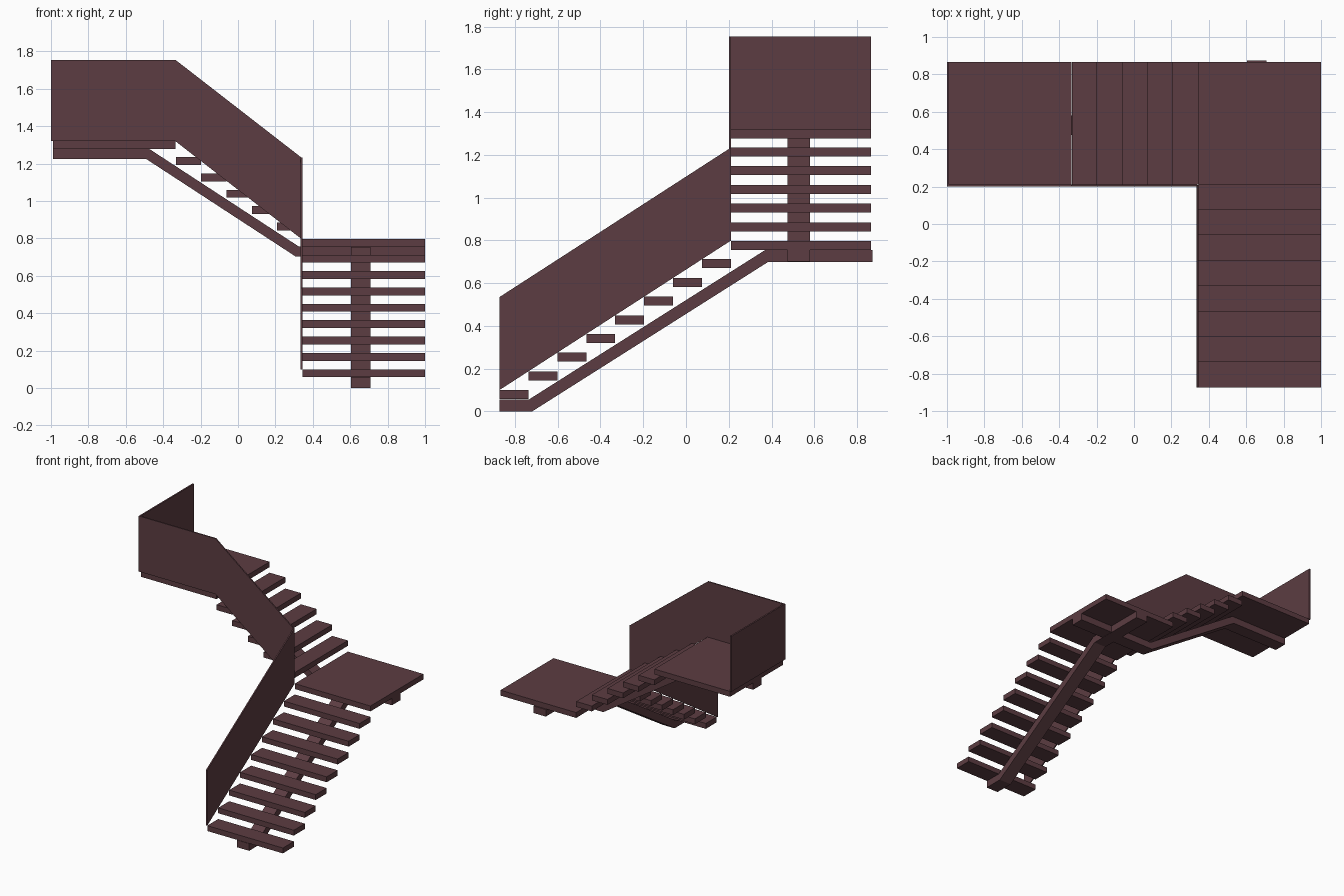
import bpy, bmesh
from mathutils import Vector

cube = bpy.data.objects.get("Cube")
if cube:
    bpy.data.objects.remove(cube, do_unlink=True)

# Single dark reddish brown wood colour
wood = bpy.data.materials.new("dark red brown wood")
wood.use_nodes = True
wood.diffuse_color = (0.107, 0.046, 0.054, 1)
bsdf = next(n for n in wood.node_tree.nodes if n.type == 'BSDF_PRINCIPLED')
bsdf.inputs["Base Color"].default_value = wood.diffuse_color
bsdf.inputs["Roughness"].default_value = 0.7


def prism(name, profile, axis, start, end):
    """Extrude a (horizontal, z) outline along the x or y axis."""
    bm = bmesh.new()
    place = (lambda h, z: (start, h, z)) if axis == 'x' else (lambda h, z: (h, start, z))
    face = bm.faces.new([bm.verts.new(place(h, z)) for h, z in profile])
    out = bmesh.ops.extrude_face_region(bm, geom=[face])
    shift = Vector((end - start, 0, 0)) if axis == 'x' else Vector((0, end - start, 0))
    moved = [v for v in out["geom"] if isinstance(v, bmesh.types.BMVert)]
    bmesh.ops.translate(bm, verts=moved, vec=shift)
    bmesh.ops.recalc_face_normals(bm, faces=bm.faces)
    mesh = bpy.data.meshes.new(name)
    bm.to_mesh(mesh)
    bm.free()
    mesh.materials.append(wood)
    obj = bpy.data.objects.new(name, mesh)
    bpy.context.collection.objects.link(obj)
    return obj


def slab(name, x0, x1, y0, y1, top, thick=0.042):
    outline = [(x0, top - thick), (x1, top - thick), (x1, top), (x0, top)]
    return prism(name, outline, 'y', y0, y1)


RUN, RISE = 0.1355, 0.0875
INNER_X, INNER_Y = 0.345, 0.21      # tread edges beside the railings
BACK = 0.866

# Lower flight, climbing towards the back
for i in range(8):
    y = -0.873 + i * RUN
    slab(f"lower_tread_{i + 1}", INNER_X, 1.0, y, y + RUN, 0.1 + i * RISE)

# Upper flight, climbing towards -x
for i in range(5):
    x = INNER_X - i * RUN
    slab(f"upper_tread_{i + 1}", x - RUN, x, INNER_Y, BACK, 0.885 + i * RISE)

# Landings
slab("corner_landing", INNER_X, 1.0, INNER_Y, BACK, 0.798)
slab("top_landing", -0.988, -0.333, INNER_Y, BACK, 1.32)

# Central beams under each flight
prism("lower_beam", [(-0.873, 0), (-0.72, 0), (0.385, 0.7), (0.873, 0.7),
                     (0.873, 0.755), (0.37, 0.755), (-0.735, 0.056), (-0.873, 0.056)],
      'x', 0.603, 0.708)
prism("upper_beam", [(1.0, 0.702), (0.31, 0.702), (-0.49, 1.224), (-0.988, 1.224),
                     (-0.988, 1.278), (-0.474, 1.278), (0.326, 0.756), (1.0, 0.756)],
      'y', 0.476, 0.581)

# Solid railing panels
prism("lower_railing", [(-0.873, 0.1), (0.208, 0.798), (0.208, 1.233), (-0.873, 0.535)],
      'x', 0.335, INNER_X)
prism("upper_railing", [(-1.0, 1.32), (-0.335, 1.32), (0.338, 0.798),
                        (0.338, 1.233), (-0.335, 1.755), (-1.0, 1.755)],
      'y', 0.2, INNER_Y)
prism("end_railing", [(0.2, 1.32), (BACK, 1.32), (BACK, 1.755), (0.2, 1.755)],
      'x', -1.0, -0.988)
